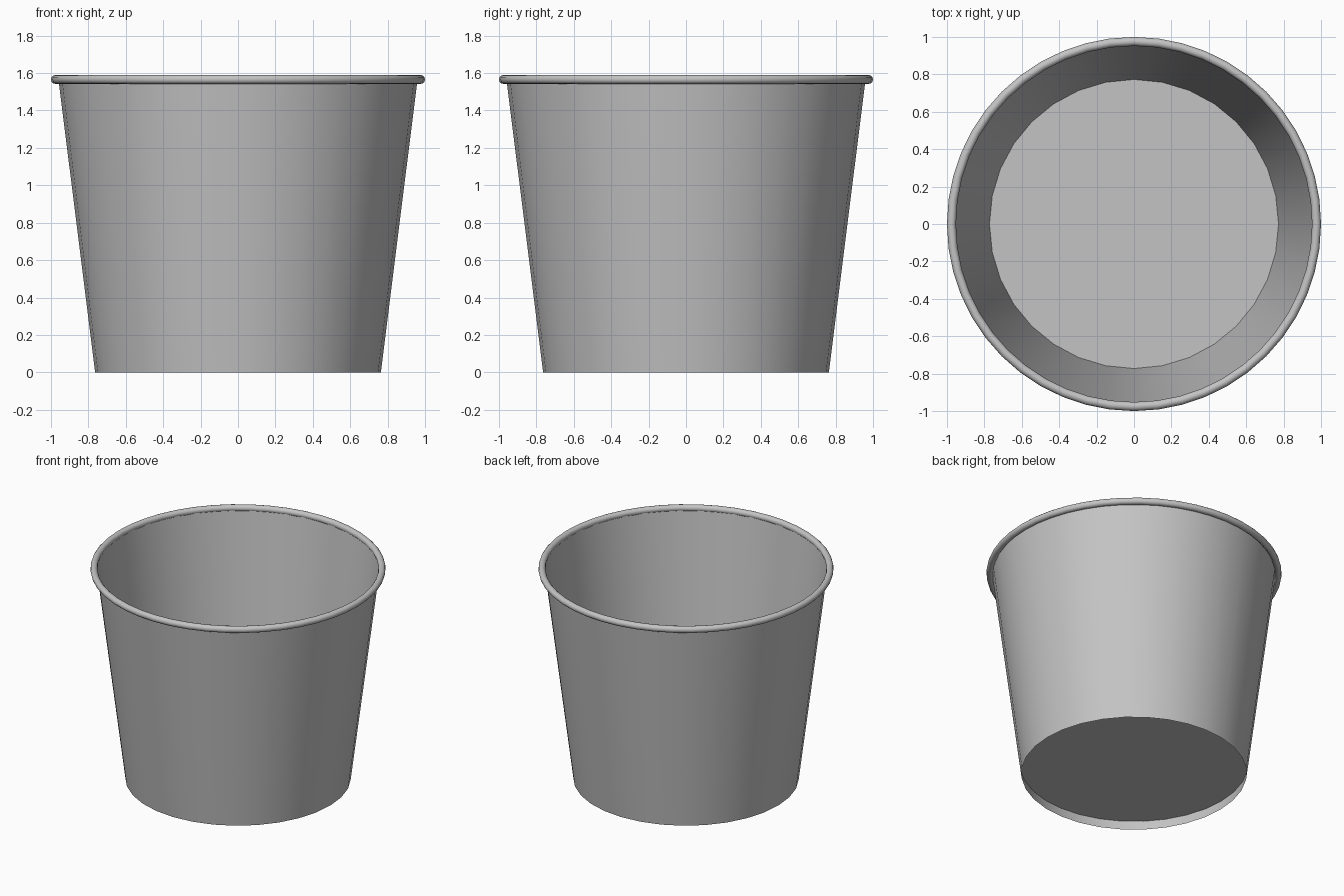
import bpy
import math

default = bpy.data.objects.get("Cube")
if default:
    bpy.data.objects.remove(default, do_unlink=True)

SIDES = 32
BASE_R, TOP_R = 0.764, 0.96
RIM_Z, RIM_R, RIM_THICK = 1.566, 0.976, 0.024
FLOOR_Z = 0.07

grey = bpy.data.materials.new("light_grey")
grey.use_nodes = True
color = (0.55, 0.55, 0.55, 1)
grey.diffuse_color = color
grey.node_tree.nodes["Principled BSDF"].inputs["Base Color"].default_value = color


def finish(name):
    obj = bpy.context.object
    obj.name = name
    obj.data.materials.append(grey)
    bpy.ops.object.shade_smooth_by_angle(angle=math.radians(35))
    return obj


# Thin tapered wall, open at both ends
bpy.ops.mesh.primitive_cone_add(vertices=SIDES, radius1=BASE_R, radius2=TOP_R,
                                depth=RIM_Z, end_fill_type='NOTHING',
                                location=(0, 0, RIM_Z / 2))
finish("wall")

# Floor disc, recessed above the bottom edge
floor_r = BASE_R + (TOP_R - BASE_R) * FLOOR_Z / RIM_Z
bpy.ops.mesh.primitive_circle_add(vertices=SIDES, radius=floor_r,
                                  fill_type='NGON', location=(0, 0, FLOOR_Z))
finish("floor")

# Rolled rim
bpy.ops.mesh.primitive_torus_add(major_segments=48, minor_segments=12,
                                 major_radius=RIM_R, minor_radius=RIM_THICK,
                                 location=(0, 0, RIM_Z))
finish("rolled_rim")
